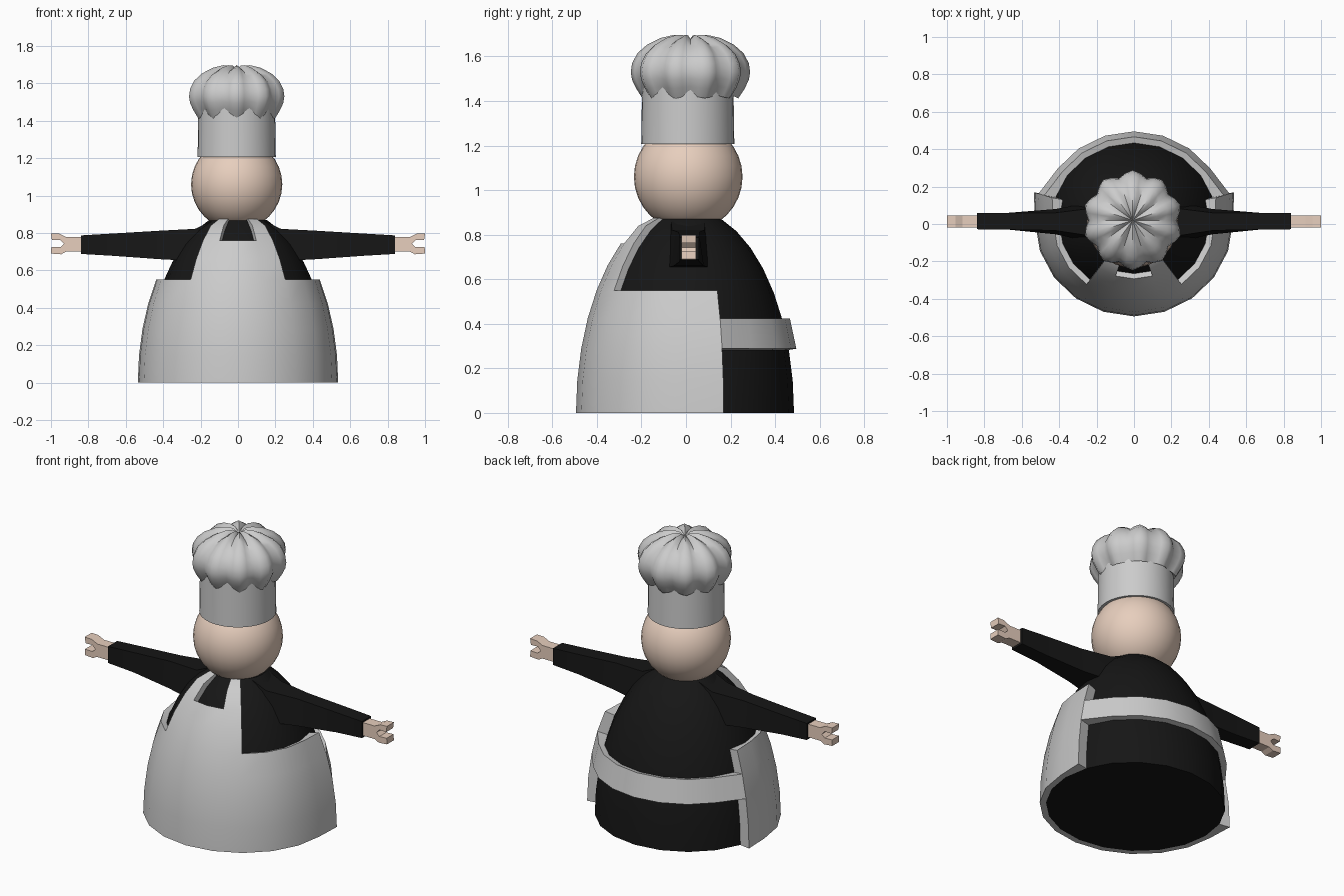
import bpy, bmesh
from math import sin, cos, pi, radians

if "Cube" in bpy.data.objects:
    bpy.data.objects.remove(bpy.data.objects["Cube"])

RX, RY, H, CY = 0.495, 0.4725, 0.915, 0.0125   # body ellipsoid
HX = -0.007                                     # head and hat centre x


def material(name, rgb):
    m = bpy.data.materials.new(name)
    m.diffuse_color = (*rgb, 1)
    m.use_nodes = True
    m.node_tree.nodes["Principled BSDF"].inputs["Base Color"].default_value = m.diffuse_color
    return m


BLACK = material("black_cloth", (0.008, 0.008, 0.008))
SKIN = material("skin", (0.80, 0.62, 0.51))


def finish(name, bm, mat=None, angle=35):
    bmesh.ops.recalc_face_normals(bm, faces=bm.faces)
    me = bpy.data.meshes.new(name)
    bm.to_mesh(me)
    bm.free()
    me.shade_smooth()
    me.set_sharp_from_angle(angle=radians(angle))
    if mat:
        me.materials.append(mat)
    ob = bpy.data.objects.new(name, me)
    bpy.context.collection.objects.link(ob)
    return ob


def loft(name, rings, mat=None, angle=35, cap=(True, True)):
    """Skin a list of equally long point rings."""
    bm = bmesh.new()
    vs = [[bm.verts.new(p) for p in r] for r in rings]
    n = len(rings[0])
    for a, b in zip(vs, vs[1:]):
        for i in range(n):
            k = (i + 1) % n
            bm.faces.new((a[i], a[k], b[k], b[i]))
    if cap[0]:
        bm.faces.new(vs[0][::-1])
    if cap[1]:
        bm.faces.new(vs[-1])
    bmesh.ops.remove_doubles(bm, verts=bm.verts, dist=1e-5)
    return finish(name, bm, mat, angle)


def body_point(i, j):
    """Grid point on the body: i = 18 degree columns from the front, j = 9 degree rows."""
    a, t = radians(18 * i), radians(9 * j)
    return (RX * sin(a) * cos(t), CY - RY * cos(a) * cos(t), H * sin(t))


# body dome
loft("body", [[body_point(i, j) for i in range(20)] for j in range(9)], BLACK)


# apron: skirt, waist band and bib as cells of the body grid, thickened outward
def in_apron(i, j):
    skirt = -6 <= i < 6 and j < 4
    band = j == 2
    bib = -2 <= i < 2 and 4 <= j < 8 and not (-1 <= i < 1 and j >= 6)
    return skirt or band or bib


bm = bmesh.new()
grid = {}


def grid_vert(i, j):
    key = (i % 20, j)
    if key not in grid:
        grid[key] = bm.verts.new(body_point(i, j))
    return grid[key]


for i in range(-10, 10):
    for j in range(8):
        if in_apron(i, j):
            bm.faces.new([grid_vert(*c) for c in ((i, j), (i + 1, j), (i + 1, j + 1), (i, j + 1))])
flared = {grid[(k, j)].co.to_tuple(4) for k in (6, 14) for j in range(5)}
ext = bmesh.ops.extrude_face_region(bm, geom=bm.faces[:], use_keep_orig=True)
for v in [g for g in ext["geom"] if isinstance(g, bmesh.types.BMVert)]:
    flare = v.co.to_tuple(4) in flared
    n = v.co.copy()
    n.x, n.y, n.z = n.x / RX**2, (n.y - CY) / RY**2, n.z / H**2
    v.co += n.normalized() * 0.034
    v.co.z = min(v.co.z, 0.876)
    if flare:                                   # skirt edges stand away at the back
        v.co.x *= 1.065
finish("apron", bm)

# head
bm = bmesh.new()
bmesh.ops.create_uvsphere(bm, u_segments=32, v_segments=16, radius=0.244)
bmesh.ops.translate(bm, verts=bm.verts, vec=(HX, 0.01, 1.06))
finish("head", bm, SKIN)


# hat band
def circle(r, z, n=32):
    return [(HX + r * cos(2 * pi * k / n), 0.008 + r * sin(2 * pi * k / n), z) for k in range(n)]


loft("hat_band", [circle(0.209, 1.207), circle(0.205, 1.47)])

# hat puff with ten lobes
PUFF = [(0.17, 1.455), (0.215, 1.412), (0.243, 1.455), (0.262, 1.495), (0.268, 1.53), (0.262, 1.57),
        (0.238, 1.615), (0.195, 1.653), (0.135, 1.683), (0.075, 1.697), (0.035, 1.695)]
rings = []
for r, z in PUFF:
    ring = []
    for k in range(40):
        a = pi * k / 20
        s = 0.94 + 0.06 * (1, 0.15, -1, 0.15)[k % 4]
        ring.append((HX + s * r * sin(a), 0.02 + s * r * cos(a), 1.54 + s * (z - 1.54)))
    rings.append(ring)
rings.append([(HX, 0.02, 1.672)] * 40)
loft("hat_puff", rings, None, 50, (True, False))

# sleeves: x, y min, y max, z min, z max
SLEEVE = [(0.08, -0.10, 0.12, 0.645, 0.89), (0.23, -0.095, 0.115, 0.65, 0.822),
          (0.42, -0.055, 0.08, 0.66, 0.812), (0.67, -0.03, 0.06, 0.678, 0.797),
          (0.84, -0.028, 0.058, 0.688, 0.787)]
# hand outline in x, z
HAND = [(0.82, 0.70), (0.92, 0.70), (0.945, 0.686), (1.0, 0.69), (0.998, 0.726), (0.95, 0.724),
        (0.93, 0.742), (0.95, 0.763), (0.995, 0.762), (1.0, 0.798), (0.955, 0.796),
        (0.918, 0.778), (0.82, 0.778)]
for side, s in (("right", 1), ("left", -1)):
    loft(side + "_sleeve", [[(s * x, y0, z0), (s * x, y1, z0), (s * x, y1 - 0.15 * (y1 - y0), z1),
                             (s * x, y0 + 0.15 * (y1 - y0), z1)] if x < 0.5 else
                            [(s * x, y0, z0), (s * x, y1, z0), (s * x, y1, z1), (s * x, y0, z1)]
                            for x, y0, y1, z0, z1 in SLEEVE], BLACK, 20)
    loft(side + "_hand", [[(s * x, y, z) for x, z in HAND] for y in (-0.02, 0.045)], SKIN, 20)
